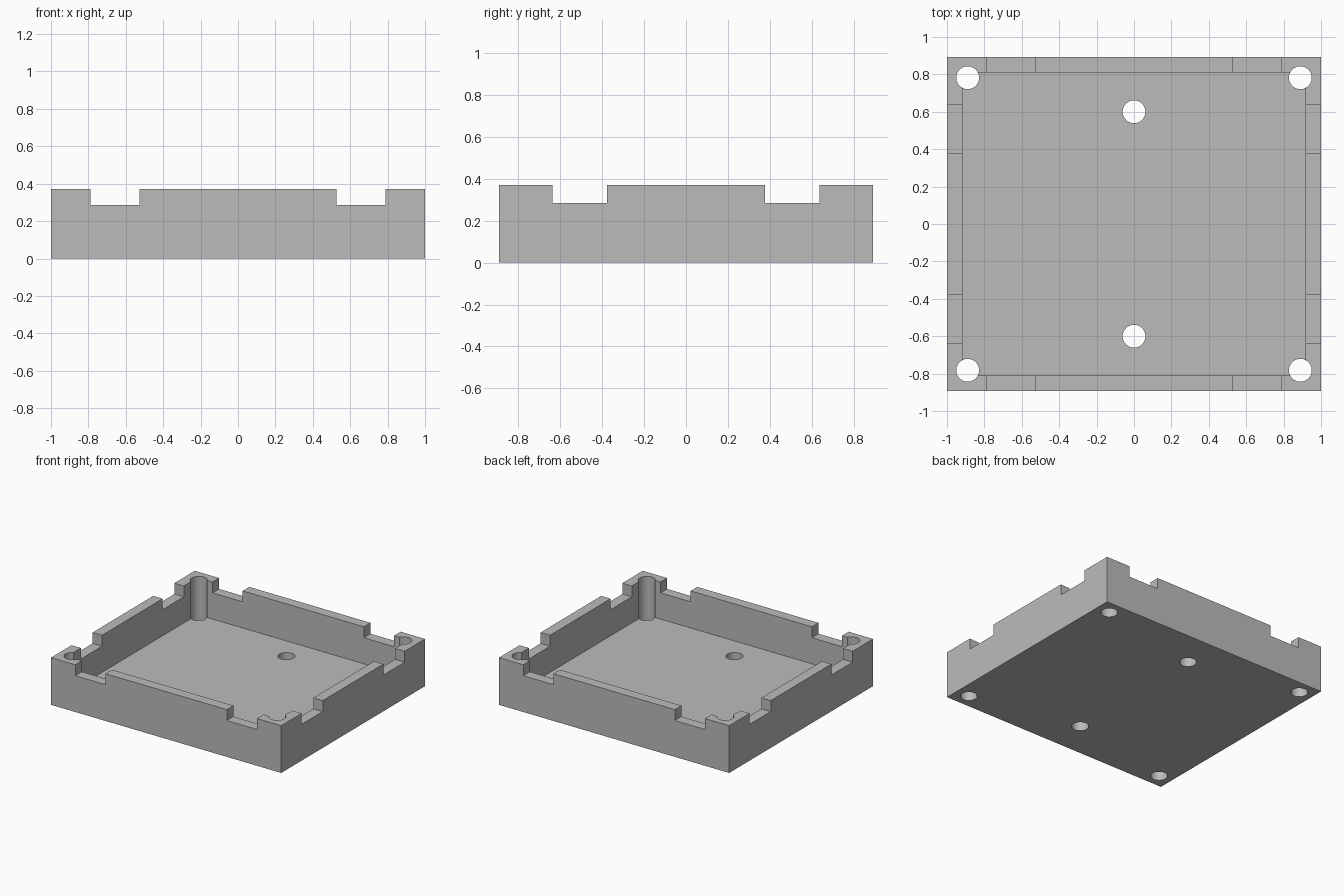
import bpy

if "Cube" in bpy.data.objects:
    bpy.data.objects.remove(bpy.data.objects["Cube"], do_unlink=True)

HALF_X, HALF_Y, HEIGHT = 1.0, 0.892, 0.371
WALL, FLOOR = 0.082, 0.08
NOTCH_Z, HOLE_R = 0.285, 0.061

grey = bpy.data.materials.new("plain grey")
grey.use_nodes = True
grey.diffuse_color = (0.5, 0.5, 0.5, 1)
grey.node_tree.nodes["Principled BSDF"].inputs["Base Color"].default_value = (0.5, 0.5, 0.5, 1)


def box(name, half_x, half_y, bottom, top, x=0, y=0):
    bpy.ops.mesh.primitive_cube_add(size=1, location=(x, y, (bottom + top) / 2))
    ob = bpy.context.object
    ob.name = name
    ob.scale = (2 * half_x, 2 * half_y, top - bottom)
    bpy.ops.object.transform_apply(location=True, rotation=False, scale=True)
    ob.data.materials.append(grey)
    return ob


def drill(name, x, y):
    bpy.ops.mesh.primitive_cylinder_add(vertices=48, radius=HOLE_R, depth=2, location=(x, y, 0))
    ob = bpy.context.object
    ob.name = name
    ob.data.materials.append(grey)
    return ob


def cut(target, cutter):
    cutter.hide_render = True
    mod = target.modifiers.new(cutter.name, 'BOOLEAN')
    mod.operation = 'DIFFERENCE'
    mod.solver = 'EXACT'
    mod.object = cutter
    bpy.ops.object.select_all(action='DESELECT')
    bpy.context.view_layer.objects.active = target
    target.select_set(True)
    bpy.ops.object.modifier_apply(modifier=mod.name)
    bpy.data.objects.remove(cutter, do_unlink=True)


# Open tray: solid block with the cavity taken out
tray = box("tray", HALF_X, HALF_Y, 0, HEIGHT)
cut(tray, box("cavity", HALF_X - WALL, HALF_Y - WALL, FLOOR, 1))

# Rim notches: each bar cuts a matching pair in opposite walls
for side in (-1, 1):
    cut(tray, box("front_back_notch", 0.131, 2, NOTCH_Z, 1, x=side * 0.658))
    cut(tray, box("side_notch", 2, 0.131, NOTCH_Z, 1, y=side * 0.507))

# Through holes: four in the corners, two in the floor
for sy in (-1, 1):
    cut(tray, drill("floor_hole", 0, sy * 0.6))
    for sx in (-1, 1):
        cut(tray, drill("corner_hole", sx * 0.889, sy * 0.782))

# Smooth bores, crisp edges
bpy.ops.object.select_all(action='DESELECT')
tray.select_set(True)
bpy.context.view_layer.objects.active = tray
bpy.ops.object.shade_smooth_by_angle(angle=0.52)
